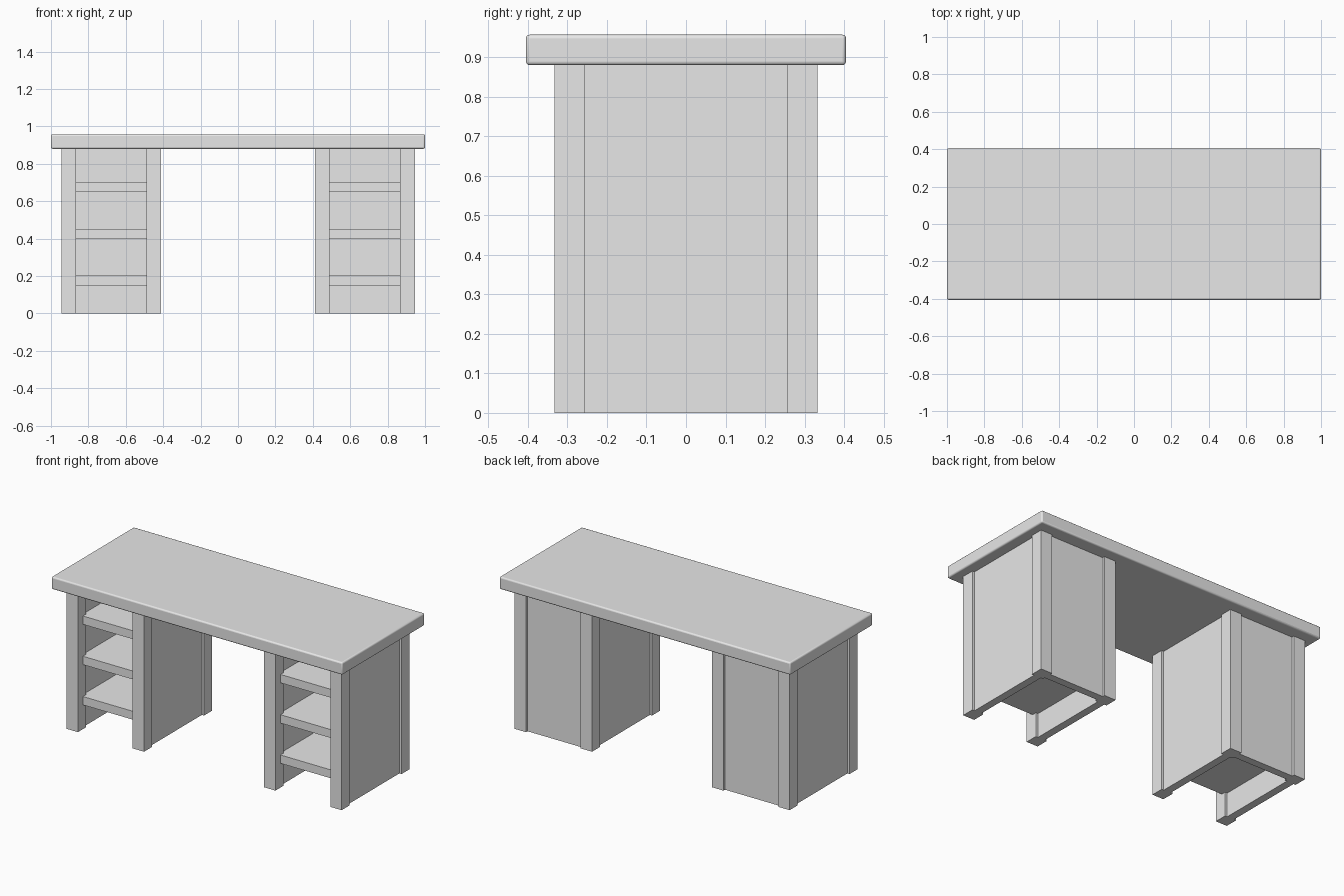
import bpy
import math

cube = bpy.data.objects.get("Cube")
if cube:
    bpy.data.objects.remove(cube, do_unlink=True)

grey = bpy.data.materials.new("light_grey")
grey.use_nodes = True
GREY = (0.8, 0.8, 0.8, 1)
grey.diffuse_color = GREY
grey.node_tree.nodes["Principled BSDF"].inputs["Base Color"].default_value = GREY


def box(name, x, y, z):
    """Box spanning the (low, high) range on each axis."""
    spans = (x, y, z)
    bpy.ops.mesh.primitive_cube_add(size=1, location=[(a + b) / 2 for a, b in spans])
    obj = bpy.context.object
    obj.name = name
    obj.scale = [b - a for a, b in spans]
    bpy.ops.object.transform_apply(location=False, rotation=False, scale=True)
    obj.data.materials.append(grey)
    return obj


TOP_Z = 0.88       # underside of the desktop
LEG = 0.078        # post thickness
INSET = 0.015      # panels sit back from the post faces
X_IN, X_OUT = 0.412, 0.945
Y = 0.333

# Desktop slab with softened edges
top = box("desktop", (-1, 1), (-0.405, 0.405), (TOP_Z, 0.957))
bevel = top.modifiers.new("soft_edges", "BEVEL")
bevel.width = 0.009
bevel.segments = 3
bpy.ops.object.shade_smooth_by_angle(angle=math.radians(40))

# Two mirrored shelf pedestals
for side, s in (("left", 1), ("right", -1)):
    def part(name, x, y, z):
        return box(f"{side}_{name}", sorted((s * x[0], s * x[1])), y, z)

    # Corner posts
    for xn, x in (("inner", X_IN), ("outer", X_OUT - LEG)):
        for yn, y in (("front", -Y), ("back", Y - LEG)):
            part(f"{xn}_{yn}_leg", (x, x + LEG), (y, y + LEG), (0, TOP_Z))

    # Side and back panels between the posts
    for xn, x in (("inner", X_IN), ("outer", X_OUT - LEG)):
        part(f"{xn}_panel", (x + INSET, x + LEG - INSET), (LEG - Y, Y - LEG), (0, TOP_Z))
    part("back_panel", (X_IN + LEG, X_OUT - LEG), (Y - LEG + INSET, Y - INSET), (0, TOP_Z))

    # Shelves: narrow front lip between the posts, wider body up to the panels
    x0, x1 = X_IN + LEG, X_OUT - LEG
    for i in range(3):
        z = 0.15 + 0.25 * i
        shelf = part(f"shelf_{i + 1}", (x0 - INSET, x1 + INSET), (LEG - Y, Y - LEG), (z, z + 0.052))
        part(f"shelf_lip_{i + 1}", (x0, x1), (0.05 - Y, LEG - Y), (z, z + 0.052))
        part(f"shelf_rear_{i + 1}", (x0, x1), (Y - LEG, Y - LEG + INSET), (z, z + 0.052))
